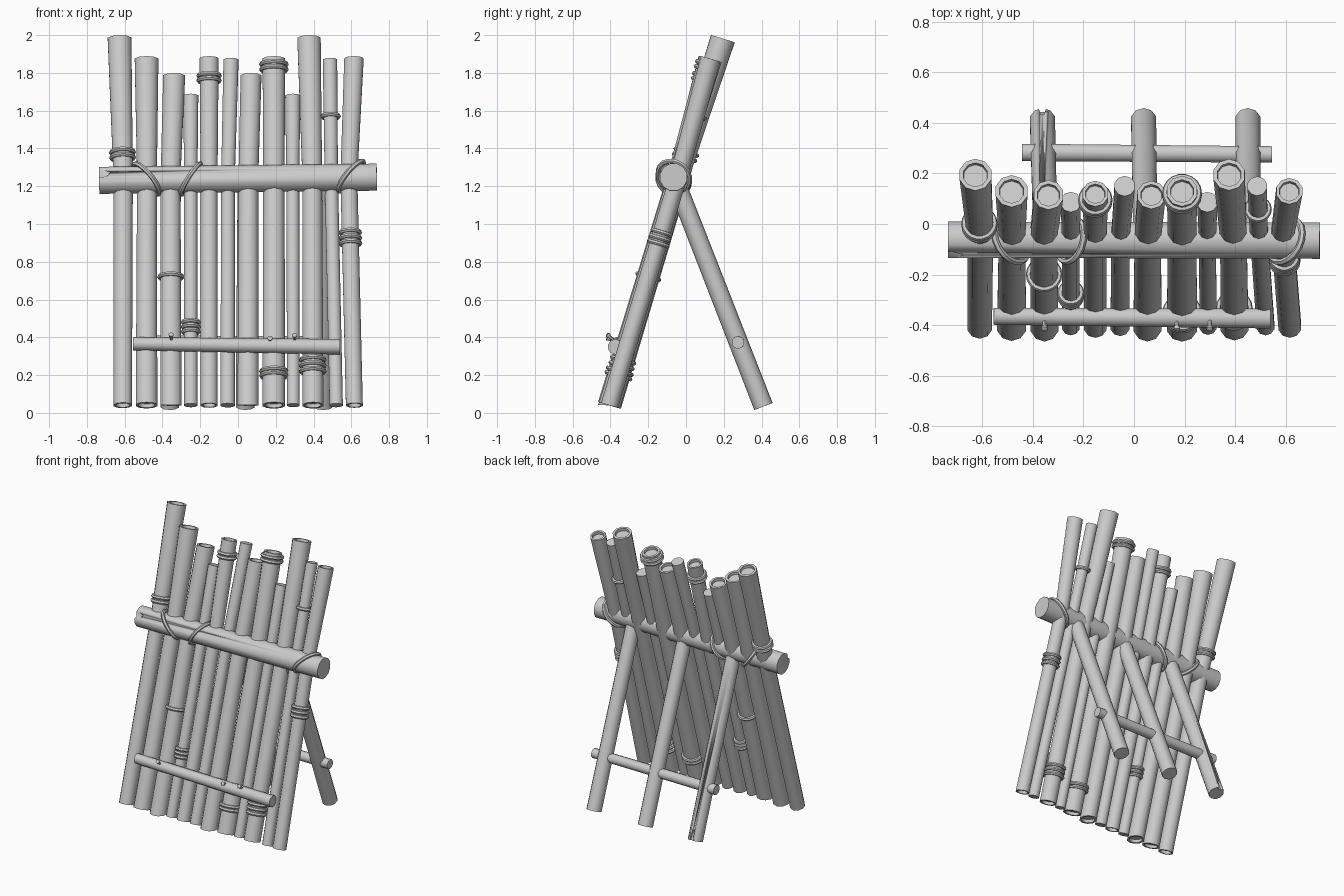
import bpy, bmesh
from math import sin, cos, pi, radians
from mathutils import Vector as V

if "Cube" in bpy.data.objects:
    bpy.data.objects.remove(bpy.data.objects["Cube"])

SIDES = 10


def smooth(ob):
    bpy.ops.object.select_all(action='DESELECT')
    ob.select_set(True)
    bpy.context.view_layer.objects.active = ob
    bpy.ops.object.shade_smooth_by_angle(angle=radians(48))


def frame(d):
    ref = V((0, 1, 0)) if abs(d.x) > 0.8 else V((1, 0, 0))
    u = (ref - d * ref.dot(d)).normalized()
    return u, d.cross(u)


def tube(name, pts, radii, hollow=0.0, sides=SIDES, low_tilt=0.0):
    """Cane through pts; hollow > 0 gives recessed, rimmed ends."""
    pts = [V(p) for p in pts]
    d = (pts[-1] - pts[0]).normalized()
    u, v = frame(d)
    rings = [[p, r] for p, r in zip(pts, radii)]
    if hollow:
        p0, r0, p1, r1 = pts[0], radii[0], pts[-1], radii[-1]
        rings = ([[p0 + d * hollow, r0 * .72], [p0, r0 * .75]] + rings +
                 [[p1, r1 * .75], [p1 - d * hollow, r1 * .72]])
    bm = bmesh.new()
    loops = []
    for k, (p, r) in enumerate(rings):
        slant = low_tilt if k < len(rings) // 2 else 0
        loops.append([bm.verts.new(p + u * r * cos(t) + v * r * sin(t) + d * r * sin(t) * slant)
                      for t in (2 * pi * (i + .5) / sides for i in range(sides))])
    for a, b in zip(loops, loops[1:]):
        for i in range(sides):
            j = (i + 1) % sides
            bm.faces.new((a[i], a[j], b[j], b[i]))
    bm.faces.new(loops[0][::-1])
    bm.faces.new(loops[-1])
    bmesh.ops.recalc_face_normals(bm, faces=bm.faces)
    me = bpy.data.meshes.new(name)
    bm.to_mesh(me)
    bm.free()
    ob = bpy.data.objects.new(name, me)
    bpy.context.collection.objects.link(ob)
    smooth(ob)
    return ob


def rope(name, c, a, b, thick=.012, n=18):
    """Closed rope loop: ellipse spanned by half-axes a and b."""
    cu = bpy.data.curves.new(name, 'CURVE')
    cu.dimensions = '3D'
    cu.bevel_depth, cu.bevel_resolution = thick, 1
    sp = cu.splines.new('POLY')
    sp.points.add(n - 1)
    sp.use_cyclic_u = True
    for i, pt in enumerate(sp.points):
        t = 2 * pi * i / n
        pt.co = (*(V(c) + V(a) * cos(t) + V(b) * sin(t)), 1)
    ob = bpy.data.objects.new(name, cu)
    bpy.context.collection.objects.link(ob)
    bpy.ops.object.select_all(action='DESELECT')
    ob.select_set(True)
    bpy.context.view_layer.objects.active = ob
    bpy.ops.object.convert(target='MESH')
    smooth(bpy.context.view_layer.objects.active)


def notch(ob, tip, mouth, r):
    """Cut a split running from the mouth to a point at tip."""
    cut = tube("split_cutter", [mouth, tip], [r, .001], sides=4)
    cut.hide_render = True
    cut.hide_set(True)
    m = ob.modifiers.new("split", 'BOOLEAN')
    m.operation, m.object, m.solver = 'DIFFERENCE', cut, 'EXACT'


# Upright canes: x bottom/mid/top, radius bottom/mid/top, y top, z top, bottom slant
canes = [
    (-.61, -.608, -.627, .051, .054, .066, .195, 2.0, 0),
    (-.484, -.482, -.484, .060, .055, .066, .13, 1.89, 0),
    (-.354, -.357, -.338, .058, .055, .061, .115, 1.80, .25),
    (-.25, -.25, -.25, .037, .037, .042, .087, 1.69, 0),
    (-.153, -.153, -.153, .047, .047, .053, .12, 1.89, 0),
    (-.055, -.053, -.037, .040, .038, .042, .15, 1.88, 0),
    (.053, .055, .069, .058, .055, .058, .115, 1.80, .25),
    (.19, .19, .19, .063, .059, .063, .13, 1.89, 0),
    (.293, .29, .29, .035, .036, .042, .087, 1.69, 0),
    (.397, .393, .376, .058, .055, .065, .195, 2.0, 0),
    (.52, .494, .487, .037, .037, .040, .15, 1.88, 0),
    (.616, .587, .614, .047, .047, .054, .13, 1.89, 0),
]
paths = []
for i, (x0, x1, x2, r0, r1, r2, yt, zt, slant) in enumerate(canes):
    pts = [V((x0, -.405, .04)), V((x1, -.04, 1.25)), V((x2, yt, zt - .29 * r2))]
    paths.append((pts, (r0, r1, r2)))
    tube(f"upright_cane_{i + 1}", pts, (r0, r1, r2), .02 if r2 > .045 else 0, low_tilt=slant)

# Rope bands wound round single canes: (cane number, heights)
bands = [(1, (1.38, 1.352)), (3, (.72,)), (4, (.48, .455, .43)), (5, (1.785, 1.76)),
         (8, (1.845, 1.818)), (8, (.22, .197)), (10, (.28, .25, .22)), (11, (1.57,)),
         (12, (.955, .925, .897))]
for num, heights in bands:
    pts, rad = paths[num - 1]
    for z in heights:
        k = 0 if z < pts[1].z else 1
        f = (z - pts[k].z) / (pts[k + 1].z - pts[k].z)
        u, v = frame((pts[k + 1] - pts[k]).normalized())
        r = rad[k] + (rad[k + 1] - rad[k]) * f + .004
        rope(f"cane_{num}_rope_band", pts[k].lerp(pts[k + 1], f), u * r, v * r)

# Main crossbar with a split in its left end
bar = tube("main_crossbar", [(-.735, -.062, 1.231), (.735, -.066, 1.248)], (.074, .074), sides=12)
notch(bar, (-.65, -.10, 1.265), (-.76, -.145, 1.27), .045)

# Diagonal rope lashings round the crossbar
rope("lashing_left", (-.484, -.065, 1.238), (.063, 0, -.08), (.025, -.085, .015), .013)
rope("lashing_mid", (-.25, -.065, 1.238), (.05, 0, .082), (-.015, -.085, .005), .013)
rope("lashing_right", (.598, -.065, 1.253), (.064, 0, .08), (-.022, -.085, .015), .013)

# Low front rail with wooden pegs
tube("front_rail", [(-.555, -.365, .366), (.54, -.374, .35)], (.035, .041))
for x, dz in ((-.354, .025), (.17, .008), (.30, .022)):
    base, tip = V((x, -.375, .378)), V((x, -.41, .385 + dz))
    d = (tip - base).normalized()
    tube("peg", [base, tip], (.008, .008), sides=6)
    tube("peg_head", [tip - d * .004, tip + d * .008, tip + d * .013], (.012, .014, .006), sides=8)

# Rear props, the left one split at its foot
for name, xb, xt in (("left", -.362, -.35), ("middle", .038, .045), ("right", .45, .455)):
    leg = tube(f"rear_prop_{name}", [(xb, .41, .034), (xt, -.045, 1.2)], (.052, .05),
               sides=10)
    if name == "left":
        notch(leg, (xb, .405, .16), (xb, .48, 0), .028)

# Brace joining the rear props
tube("rear_brace", [(-.443, .283, .373), (.545, .275, .373)], (.036, .034))
